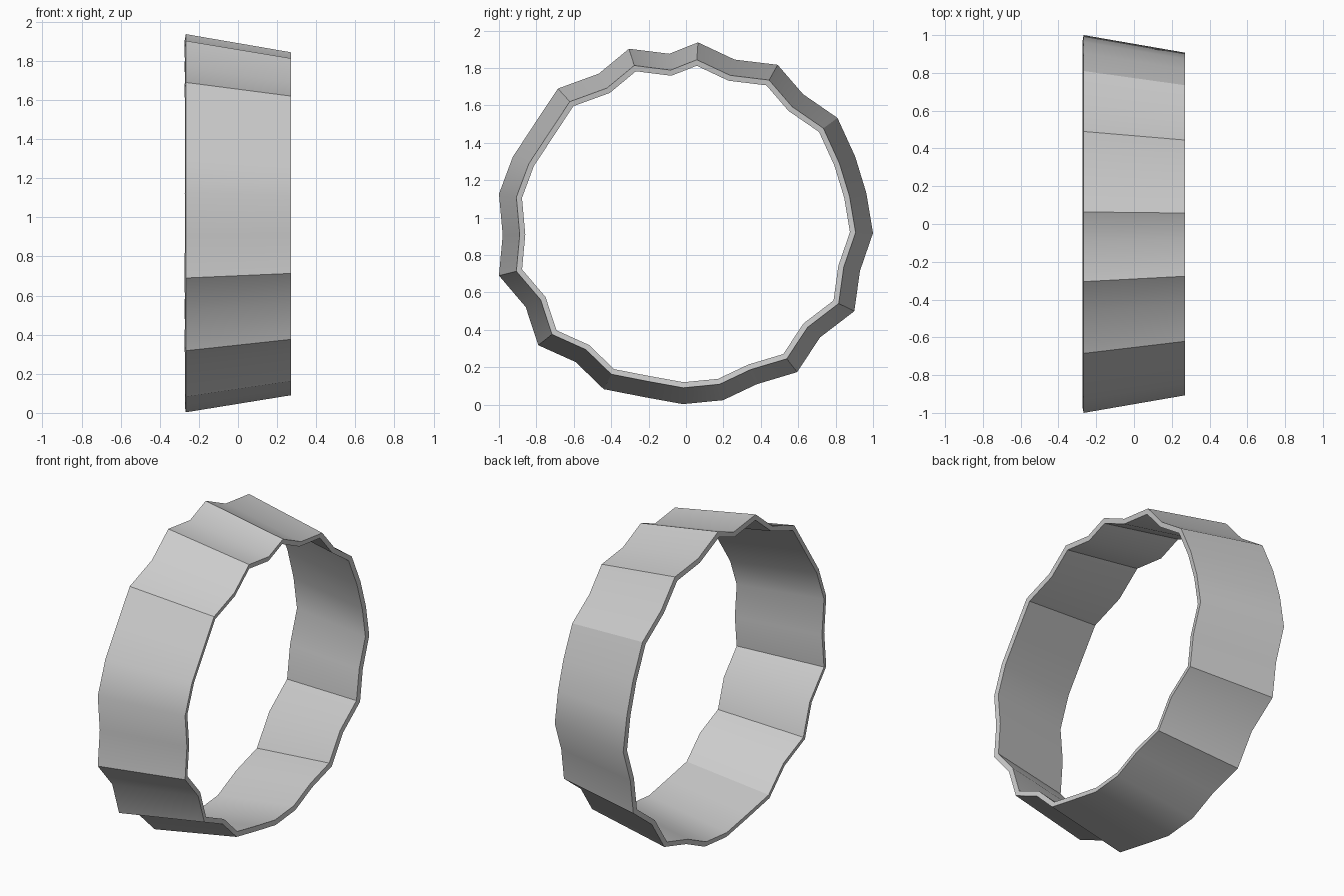
import bpy
import bmesh
import math

cube = bpy.data.objects.get("Cube")
if cube:
    bpy.data.objects.remove(cube, do_unlink=True)

# Single plain grey material
grey = bpy.data.materials.new("plain grey")
colour = (0.6, 0.6, 0.6, 1)
grey.diffuse_color = colour
grey.use_nodes = True
for node in grey.node_tree.nodes:
    if node.type == 'BSDF_PRINCIPLED':
        node.inputs["Base Color"].default_value = colour

# Scalloped outline of the wide rim, as (y, z)
OUTLINE = [
    (.064, 1.937), (.26, 1.845), (.49, 1.817), (.626, 1.66), (.81, 1.533),
    (.905, 1.325), (.964, 1.132), (1, .918), (.93, .715), (.9, .5),
    (.717, .36), (.594, .174), (.38, .11), (.198, .024), (-.016, .003),
    (-.22, .04), (-.44, .083), (-.59, .228), (-.79, .318), (-.857, .522),
    (-1, .69), (-.98, .907), (-1, 1.127), (-.926, 1.325), (-.803, 1.512),
    (-.685, 1.69), (-.466, 1.77), (-.305, 1.903), (-.09, 1.876)]
CENTRE_Z = .94
TAPER = .907
THICKNESS = .03


def ring(bm, x, scale):
    """Add one loop of outline vertices at x, scaled about the axis."""
    return [bm.verts.new((x, y * scale, CENTRE_Z + (z - CENTRE_Z) * scale))
            for y, z in OUTLINE]


# Tapered band wall
bm = bmesh.new()
wide = ring(bm, -.267, 1)
narrow = ring(bm, .27, TAPER)
count = len(OUTLINE)
for i in range(count):
    j = (i + 1) % count
    bm.faces.new((wide[i], wide[j], narrow[j], narrow[i]))

# Make every face point away from the axis
bm.normal_update()
face = bm.faces[:][0]
middle = face.calc_center_median()
if face.normal.y * middle.y + face.normal.z * (middle.z - CENTRE_Z) < 0:
    bmesh.ops.reverse_faces(bm, faces=bm.faces[:])

mesh = bpy.data.meshes.new("scalloped_band")
bm.to_mesh(mesh)
bm.free()
mesh.materials.append(grey)
band = bpy.data.objects.new("scalloped_band", mesh)
bpy.context.collection.objects.link(band)

# Give the wall its thickness, growing inwards
bpy.ops.object.select_all(action='DESELECT')
band.select_set(True)
bpy.context.view_layer.objects.active = band
solid = band.modifiers.new("wall thickness", 'SOLIDIFY')
solid.thickness = THICKNESS
solid.offset = -1
solid.use_even_offset = True
bpy.ops.object.modifier_apply(modifier=solid.name)

# Smooth the hollows, keep the ridges and rims crisp
bpy.ops.object.shade_smooth_by_angle(angle=math.radians(30))
